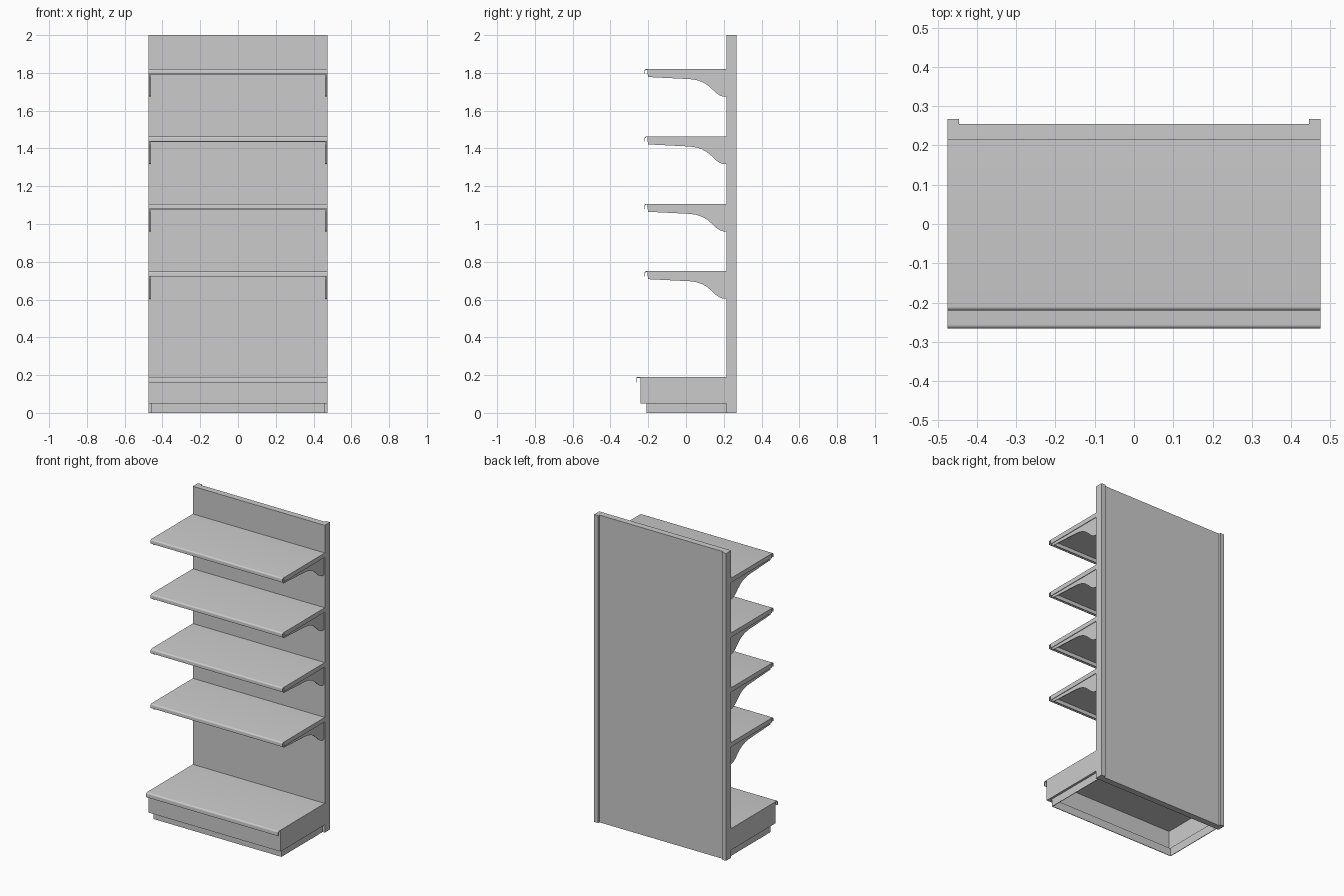
import bpy, bmesh, math

if "Cube" in bpy.data.objects:
    bpy.data.objects.remove(bpy.data.objects["Cube"])

W = 0.475      # half width
BACK = 0.214   # front plane of the back panel
T = 0.004      # sheet thickness


def extrude(name, pts, lo, hi, axis='X', mirror=False):
    """Closed profile extruded along X (pts = y,z) or Z (pts = x,y)."""
    def co(p, d):
        return (d, p[0], p[1]) if axis == 'X' else (p[0], p[1], d)
    bm = bmesh.new()
    a = [bm.verts.new(co(p, lo)) for p in pts]
    b = [bm.verts.new(co(p, hi)) for p in pts]
    n = len(pts)
    bm.faces.new(a)
    bm.faces.new(b)
    for i in range(n):
        j = (i + 1) % n
        bm.faces.new((a[i], a[j], b[j], b[i]))
    bmesh.ops.recalc_face_normals(bm, faces=bm.faces)
    me = bpy.data.meshes.new(name)
    bm.to_mesh(me)
    bm.free()
    ob = bpy.data.objects.new(name, me)
    bpy.context.collection.objects.link(ob)
    bpy.ops.object.select_all(action='DESELECT')
    ob.select_set(True)
    bpy.context.view_layer.objects.active = ob
    bpy.ops.object.shade_smooth_by_angle(angle=math.radians(32))
    if mirror:
        ob.modifiers.new("mirror", 'MIRROR').use_axis = (True, False, False)
    return ob


def rect(y0, y1, z0, z1):
    return [(y0, z0), (y1, z0), (y1, z1), (y0, z1)]


def arc(cy, cz, r, a0, a1, n=5):
    return [(cy + r * math.cos(math.radians(a0 + (a1 - a0) * i / n)),
             cz + r * math.sin(math.radians(a0 + (a1 - a0) * i / n)))
            for i in range(n + 1)]


def deck_profile(top, front, wall, lip, drop, r=0.010):
    """Sheet with a rounded front lip and a front wall set behind it."""
    p = [(BACK, top)]
    p += arc(front + r, top - r, r, 90, 180)
    p += [(front, top - lip), (front + T, top - lip)]
    p += arc(front + r, top - r, r - T, 180, 90)
    p += [(wall, top - T), (wall, top - drop), (wall + T, top - drop),
          (wall + T, top - T), (BACK, top - T)]
    return p


# back panel with upright posts projecting behind
extrude("back_panel_and_posts",
        [(-W, BACK), (W, BACK), (W, 0.267), (0.445, 0.267), (0.445, 0.255),
         (-0.445, 0.255), (-0.445, 0.267), (-W, 0.267)], 0, 2, 'Z')

# four shelves with side flanges and curved brackets
for i in range(4):
    top = 0.75 + i * 0.3567
    k = i + 1
    extrude(f"shelf_{k}", deck_profile(top, -0.22, -0.204, 0.027, 0.029), -W, W)
    extrude(f"shelf_flanges_{k}", rect(-0.2, BACK, top - 0.029, top - T),
            W - T, W, mirror=True)
    curve = [(-0.2, -0.042), (-0.06, -0.049), (0.02, -0.053), (0.055, -0.058),
             (0.085, -0.068), (0.11, -0.082), (0.135, -0.103), (0.16, -0.127),
             (0.18, -0.140), (0.195, -0.145), (BACK, -0.146)]
    bracket = [(BACK, top - T), (-0.2, top - T)] + [(y, top + z) for y, z in curve]
    extrude(f"brackets_{k}", bracket, 0.463, 0.468, mirror=True)

# base deck with front and side walls
extrude("base_deck", deck_profile(0.19, -0.266, -0.241, 0.03, 0.14), -W, W)
extrude("base_sides", rect(-0.241 + T, BACK, 0.05, 0.19 - T), W - T, W, mirror=True)

# ledge and recessed kick plinth, open underneath
K = 0.460
extrude("base_ledge_front", rect(-0.237, -0.21, 0.05, 0.05 + T), -W + T, W - T)
extrude("base_ledge_sides", rect(-0.21, BACK, 0.05, 0.05 + T), K - T, W - T, mirror=True)
extrude("kick_plate", rect(-0.21, -0.21 + T, 0, 0.05), -K, K)
extrude("kick_sides", rect(-0.21 + T, BACK, 0, 0.05), K - T, K, mirror=True)
